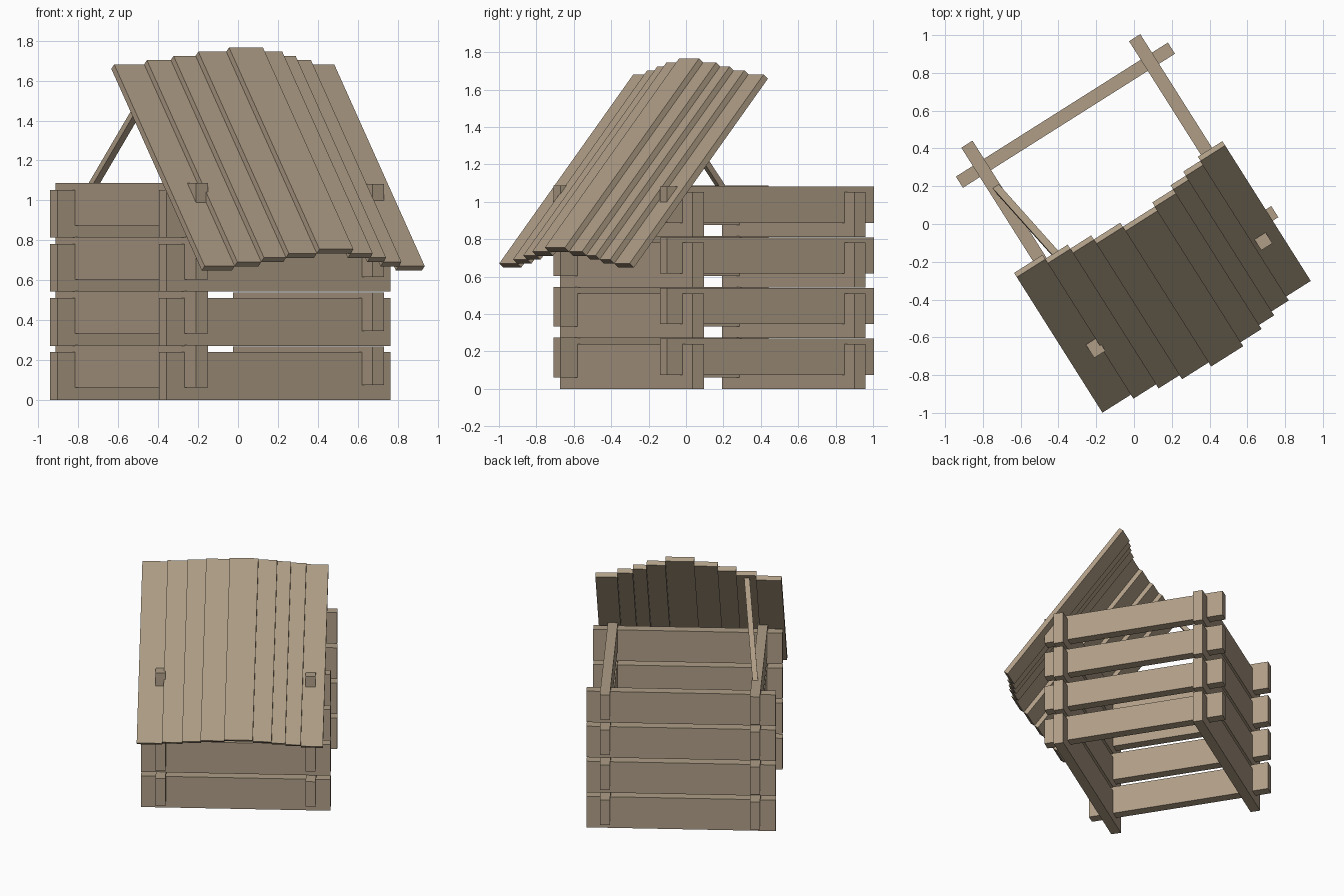
import bpy, bmesh
from math import radians, sin, cos
from mathutils import Matrix, Vector

if "Cube" in bpy.data.objects:
    bpy.data.objects.remove(bpy.data.objects["Cube"])

TURN = Matrix.Rotation(radians(32.3), 4, 'Z')   # whole crate is turned on the ground

wood = bpy.data.materials.new("wood")
wood.diffuse_color = (0.43, 0.34, 0.24, 1)
wood.use_nodes = True
wood.node_tree.nodes["Principled BSDF"].inputs["Base Color"].default_value = wood.diffuse_color


def box(name, lo, hi, local=Matrix()):
    """Box between two corners, in a local frame inside the turned crate."""
    lo, hi = Vector(lo), Vector(hi)
    bm = bmesh.new()
    bmesh.ops.create_cube(bm, size=1)
    size = Matrix.Diagonal((*(hi - lo), 1))
    bm.transform(Matrix.Translation((lo + hi) / 2) @ size)
    me = bpy.data.meshes.new(name)
    bm.to_mesh(me)
    bm.free()
    me.materials.append(wood)
    ob = bpy.data.objects.new(name, me)
    ob.matrix_world = TURN @ local
    bpy.context.collection.objects.link(ob)
    return ob


# Crate walls: four rows of crossing planks
PITCH, H = 0.271, 0.035
for i in range(4):
    z = i * PITCH
    for name, y in (("front_plank", -0.343), ("back_plank", 0.681)):
        box(f"{name}_{i + 1}", (-0.663, y - H, z), (0.665, y + H, z + 0.24))
    box(f"left_plank_{i + 1}", (-0.522 - H, -0.487, z + 0.062), (-0.522 + H, 0.83, z + 0.275))
    box(f"right_plank_{i + 1}", (0.53 - H, -0.478, z + 0.075), (0.53 + H, 0.832, z + 0.268))

# Open lid: nine stepped boards forming a shallow arch
lid = Matrix.Translation((0, -0.728, 0.648)) @ Matrix.Rotation(radians(50), 4, 'X')
edges = [-0.675, -0.497, -0.355, -0.224, -0.058, 0.143, 0.274, 0.369, 0.476, 0.63]
for i, (a, b) in enumerate(zip(edges, edges[1:])):
    rise = 0.033 * (4 - abs(i - 4))
    box(f"lid_board_{i + 1}", (a, 0, rise), (b, 1.32, rise + 0.035), lid)

# Prop stick holding the lid open
foot, head = Vector((-0.512, 0.55, 1.075)), Vector((-0.43, 0.06, 1.64))
d = head - foot
side = Vector((1, 0, 0))
side = (side - d.normalized() * side.dot(d.normalized())).normalized()
frame = Matrix((side, d.normalized().cross(side), d.normalized())).transposed().to_4x4()
box("prop_stick", (-0.019, -0.016, 0), (0.019, 0.016, d.length),
    Matrix.Translation(foot) @ frame)
